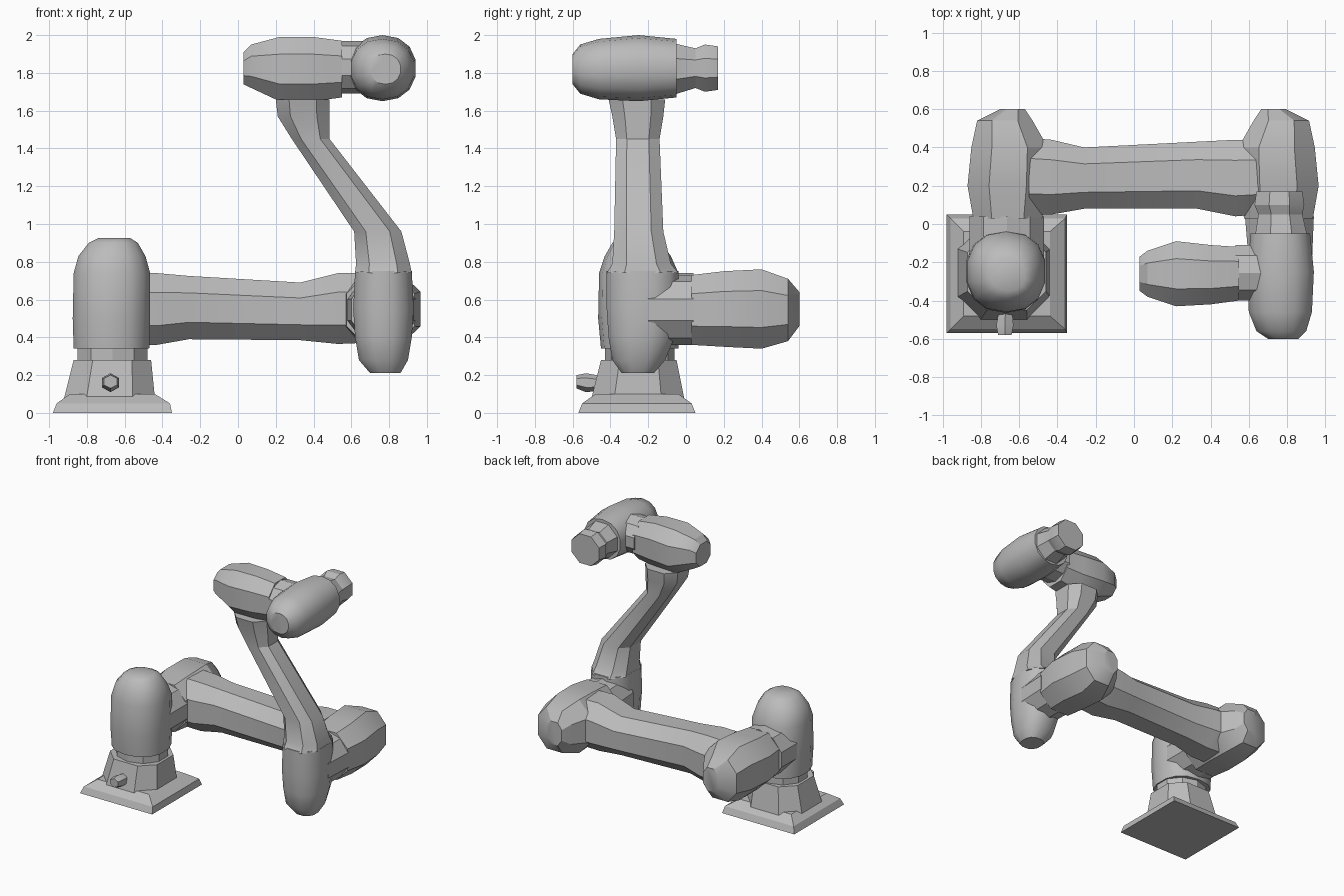
import bpy
import bmesh
import math
from mathutils import Vector

default_cube = bpy.data.objects.get("Cube")
if default_cube:
    bpy.data.objects.remove(default_cube, do_unlink=True)

# Single painted-metal colour
grey = bpy.data.materials.new("light grey metal")
grey.use_nodes = True
paint = (0.5, 0.5, 0.5, 1)
grey.diffuse_color = paint
grey.node_tree.nodes["Principled BSDF"].inputs["Base Color"].default_value = paint


def unit_ring(sides, squareness, half_step):
    """Rounded outline whose bounding box runs from -1 to 1 both ways."""
    points = []
    for i in range(sides):
        angle = math.tau * (i + (0.5 if half_step else 0)) / sides
        c, s = math.cos(angle), math.sin(angle)
        power = 2 / squareness
        points.append((math.copysign(abs(c) ** power, c),
                       math.copysign(abs(s) ** power, s)))
    wide = max(abs(p[0]) for p in points)
    tall = max(abs(p[1]) for p in points)
    return [(u / wide, v / tall) for u, v in points]


def place(axis, t, u, v):
    """Turn a station position and ring coordinates into a 3D point."""
    if axis == "x":
        return Vector((t, u, v))
    if axis == "y":
        return Vector((u, t, v))
    return Vector((u, v, t))


def loft(name, axis, stations, sides=8, squareness=2.0, half_step=True, smooth=28):
    """Skin rings along an axis; a station is (t, u low, u high, v low, v high)."""
    bm = bmesh.new()
    outline = unit_ring(sides, squareness, half_step)
    rings = []
    for t, u_low, u_high, v_low, v_high in stations:
        ring = []
        for u, v in outline:
            across = (u_low + u_high + u * (u_high - u_low)) / 2
            along = (v_low + v_high + v * (v_high - v_low)) / 2
            ring.append(bm.verts.new(place(axis, t, across, along)))
        rings.append(ring)
    for lower, upper in zip(rings, rings[1:]):
        for i in range(sides):
            j = (i + 1) % sides
            bm.faces.new((lower[i], lower[j], upper[j], upper[i]))
    bm.faces.new(rings[0])
    bm.faces.new(rings[-1])
    bmesh.ops.recalc_face_normals(bm, faces=bm.faces)
    mesh = bpy.data.meshes.new(name)
    bm.to_mesh(mesh)
    bm.free()
    mesh.materials.append(grey)
    part = bpy.data.objects.new(name, mesh)
    bpy.context.collection.objects.link(part)
    bpy.ops.object.select_all(action="DESELECT")
    part.select_set(True)
    bpy.context.view_layer.objects.active = part
    bpy.ops.object.shade_smooth_by_angle(angle=math.radians(smooth))
    return part


def joint_motor(name, x, side):
    """Large faceted joint housing pointing backwards, tapering to its cap."""
    def station(y, inner, outer, low, high):
        a, b = sorted((x - side * inner, x + side * outer))
        return (y, a, b, low, high)

    loft(name, "y", [
        station(0.03, 0.18, 0.18, 0.36, 0.73),
        station(0.2, 0.21, 0.21, 0.35, 0.75),
        station(0.4, 0.21, 0.19, 0.34, 0.76),
        station(0.54, 0.13, 0.16, 0.38, 0.71),
        station(0.6, 0.09, 0.04, 0.46, 0.64),
    ], sides=8, squareness=2.3)


# Foot: square plate, sloped pedestal and cable plug
loft("base_plate", "z", [
    (0, -0.98, -0.35, -0.57, 0.05),
    (0.05, -0.96, -0.36, -0.55, 0.03),
    (0.1, -0.89, -0.44, -0.48, -0.04),
], sides=4)
loft("base_pedestal", "z", [
    (0.08, -0.92, -0.44, -0.5, -0.01),
    (0.28, -0.87, -0.46, -0.45, -0.05),
], squareness=2.6)
loft("base_collar", "z", [
    (0.27, -0.85, -0.48, -0.43, -0.06),
    (0.35, -0.85, -0.48, -0.43, -0.06),
], sides=10)
loft("cable_plug", "y", [
    (-0.58, -0.71, -0.64, 0.13, 0.2),
    (-0.53, -0.72, -0.63, 0.11, 0.21),
    (-0.42, -0.7, -0.64, 0.12, 0.19),
], sides=6)

# Shoulder: domed column joined to its motor
loft("shoulder_column", "z", [
    (0.34, -0.87, -0.47, -0.45, -0.04),
    (0.5, -0.875, -0.465, -0.465, -0.03),
    (0.74, -0.87, -0.465, -0.46, -0.04),
    (0.83, -0.845, -0.49, -0.43, -0.08),
    (0.9, -0.79, -0.53, -0.39, -0.13),
    (0.925, -0.74, -0.57, -0.35, -0.18),
], sides=14, squareness=2.3, smooth=35)
loft("shoulder_joint", "y", [
    (-0.25, -0.86, -0.47, 0.36, 0.74),
    (0.04, -0.86, -0.47, 0.36, 0.74),
], sides=10)
joint_motor("shoulder_motor", -0.66, -1)

# Upper arm: beam that flares at both joints
loft("upper_arm", "x", [
    (-0.55, 0.05, 0.45, 0.36, 0.74),
    (-0.43, 0.05, 0.44, 0.36, 0.74),
    (-0.26, 0.08, 0.4, 0.39, 0.725),
    (0.33, 0.08, 0.43, 0.385, 0.69),
    (0.53, 0.04, 0.44, 0.365, 0.74),
    (0.65, 0.05, 0.44, 0.37, 0.74),
], squareness=2.3)

# Elbow: motor, joint ring and hanging housing
joint_motor("elbow_motor", 0.755, 1)
loft("elbow_joint", "y", [
    (-0.2, 0.6, 0.93, 0.36, 0.73),
    (0.04, 0.58, 0.94, 0.36, 0.73),
], sides=10)
loft("elbow_housing", "z", [
    (0.21, 0.7, 0.86, -0.34, -0.17),
    (0.28, 0.64, 0.9, -0.39, -0.11),
    (0.4, 0.62, 0.92, -0.41, -0.06),
    (0.55, 0.61, 0.93, -0.42, -0.04),
    (0.75, 0.62, 0.92, -0.42, -0.04),
], sides=12, squareness=2.4, smooth=35)

# Forearm: slanted beam with upright ends
loft("forearm", "z", [
    (0.74, 0.62, 0.92, -0.42, -0.04),
    (0.79, 0.625, 0.91, -0.39, -0.08),
    (0.96, 0.615, 0.865, -0.38, -0.12),
    (1.45, 0.285, 0.485, -0.37, -0.14),
    (1.57, 0.21, 0.485, -0.39, -0.12),
    (1.66, 0.2, 0.485, -0.41, -0.11),
], squareness=2.6)

# Wrist: three short motors turned at right angles
loft("wrist_sideways_motor", "x", [
    (0.03, -0.35, -0.17, 1.74, 1.91),
    (0.07, -0.38, -0.14, 1.72, 1.95),
    (0.22, -0.43, -0.09, 1.65, 1.99),
    (0.4, -0.42, -0.11, 1.65, 1.99),
    (0.55, -0.4, -0.12, 1.67, 1.97),
], squareness=2.3)
loft("wrist_joint", "x", [
    (0.53, -0.4, -0.11, 1.69, 1.97),
    (0.7, -0.4, -0.11, 1.69, 1.97),
], sides=10)
loft("wrist_forward_motor", "y", [
    (-0.6, 0.7, 0.86, 1.74, 1.9),
    (-0.56, 0.64, 0.9, 1.69, 1.95),
    (-0.46, 0.6, 0.93, 1.66, 1.98),
    (-0.25, 0.59, 0.94, 1.65, 2.0),
    (-0.05, 0.61, 0.92, 1.67, 1.98),
], sides=14, squareness=2.2, smooth=35)
loft("tool_flange", "y", [
    (-0.08, 0.63, 0.91, 1.68, 1.96),
    (0.05, 0.65, 0.88, 1.72, 1.93),
    (0.1, 0.63, 0.89, 1.7, 1.95),
    (0.17, 0.64, 0.88, 1.71, 1.94),
])
